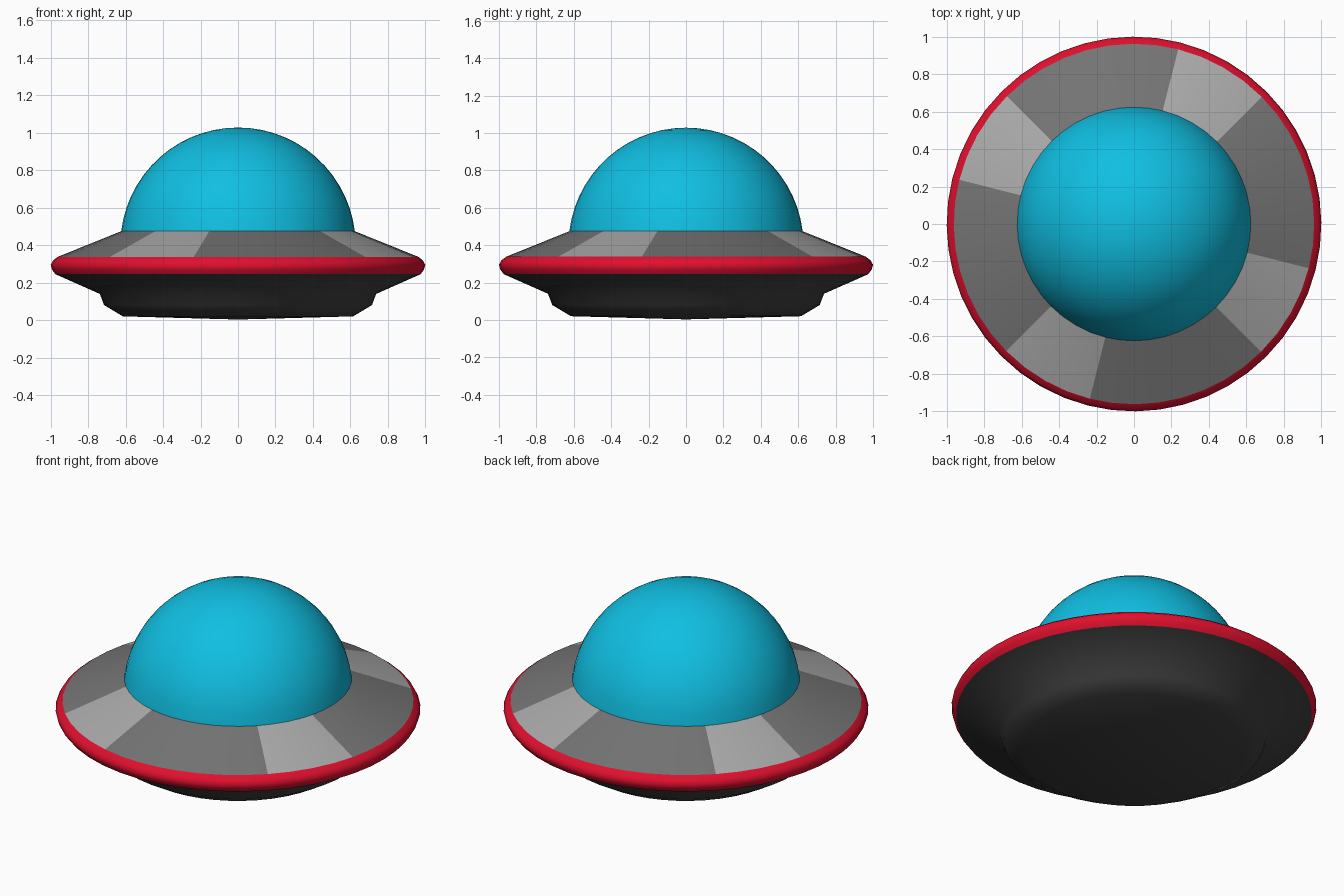
import bpy, bmesh, math

if "Cube" in bpy.data.objects:
    bpy.data.objects.remove(bpy.data.objects["Cube"])


def material(name, rgb):
    m = bpy.data.materials.new(name)
    m.diffuse_color = (*rgb, 1)
    m.use_nodes = True
    m.node_tree.nodes["Principled BSDF"].inputs["Base Color"].default_value = m.diffuse_color
    return m


CYAN = material("cyan glass", (0.005, 0.52, 0.76))
RED = material("red trim", (0.75, 0.005, 0.027))
LIGHT = material("light grey panel", (0.40, 0.40, 0.40))
MID = material("mid grey panel", (0.175, 0.175, 0.175))
DARK = material("dark grey hull", (0.05, 0.05, 0.05))

# Per quarter turn: 31 degrees of light panel (4 steps), 59 of mid grey (8 steps)
LIGHT_START, LIGHT_SPAN, PER_QUARTER = 44.8, 31.0, 12
ANGLES = []
for q in range(4):
    start = LIGHT_START + 90 * q
    ANGLES += [start + LIGHT_SPAN * i / 4 for i in range(4)]
    ANGLES += [start + LIGHT_SPAN + (90 - LIGHT_SPAN) * i / 8 for i in range(8)]


def lathe(name, profile, mats, rule=lambda step: 0, angle=30):
    """Spin a (radius, height) profile, listed from bottom to top."""
    bm = bmesh.new()
    rings = []
    for r, z in profile:
        if r == 0:
            rings.append([bm.verts.new((0, 0, z))] * len(ANGLES))
        else:
            rings.append([bm.verts.new((r * math.cos(math.radians(a)),
                                        r * math.sin(math.radians(a)), z))
                          for a in ANGLES])
    for low, high in zip(rings, rings[1:]):
        for i in range(len(ANGLES)):
            j = (i + 1) % len(ANGLES)
            corners = list(dict.fromkeys((low[i], low[j], high[j], high[i])))
            bm.faces.new(corners).material_index = rule(i)
    mesh = bpy.data.meshes.new(name)
    bm.to_mesh(mesh)
    bm.free()
    for m in mats:
        mesh.materials.append(m)
    ob = bpy.data.objects.new(name, mesh)
    bpy.context.collection.objects.link(ob)
    bpy.ops.object.select_all(action='DESELECT')
    ob.select_set(True)
    bpy.context.view_layer.objects.active = ob
    bpy.ops.object.shade_smooth_by_angle(angle=math.radians(angle))
    return ob


# Underside with a stepped, slightly bulged base
lathe("lower_hull", [(0, 0.003), (0.615, 0.02), (0.715, 0.08), (0.738, 0.14),
                     (0.975, 0.245)], [DARK], angle=50)

# Rounded rim
lathe("rim_band", [(0.975, 0.245), (0.993, 0.27), (1.0, 0.295),
                   (0.988, 0.318), (0.962, 0.338)], [RED], angle=60)

# Sloping deck with alternating panels
lathe("upper_deck", [(0.962, 0.338), (0.622, 0.475)], [LIGHT, MID],
      rule=lambda step: 0 if step % PER_QUARTER < 4 else 1)

# Dome: a spherical cap seated on the deck
R, C = 0.628, 0.40
low = math.asin((0.475 - C) / R)
STEPS = 14
dome = []
for k in range(STEPS):
    t = low + (math.pi / 2 - low) * k / STEPS
    dome.append((R * math.cos(t), C + R * math.sin(t)))
lathe("dome", dome + [(0, C + R)], [CYAN])
